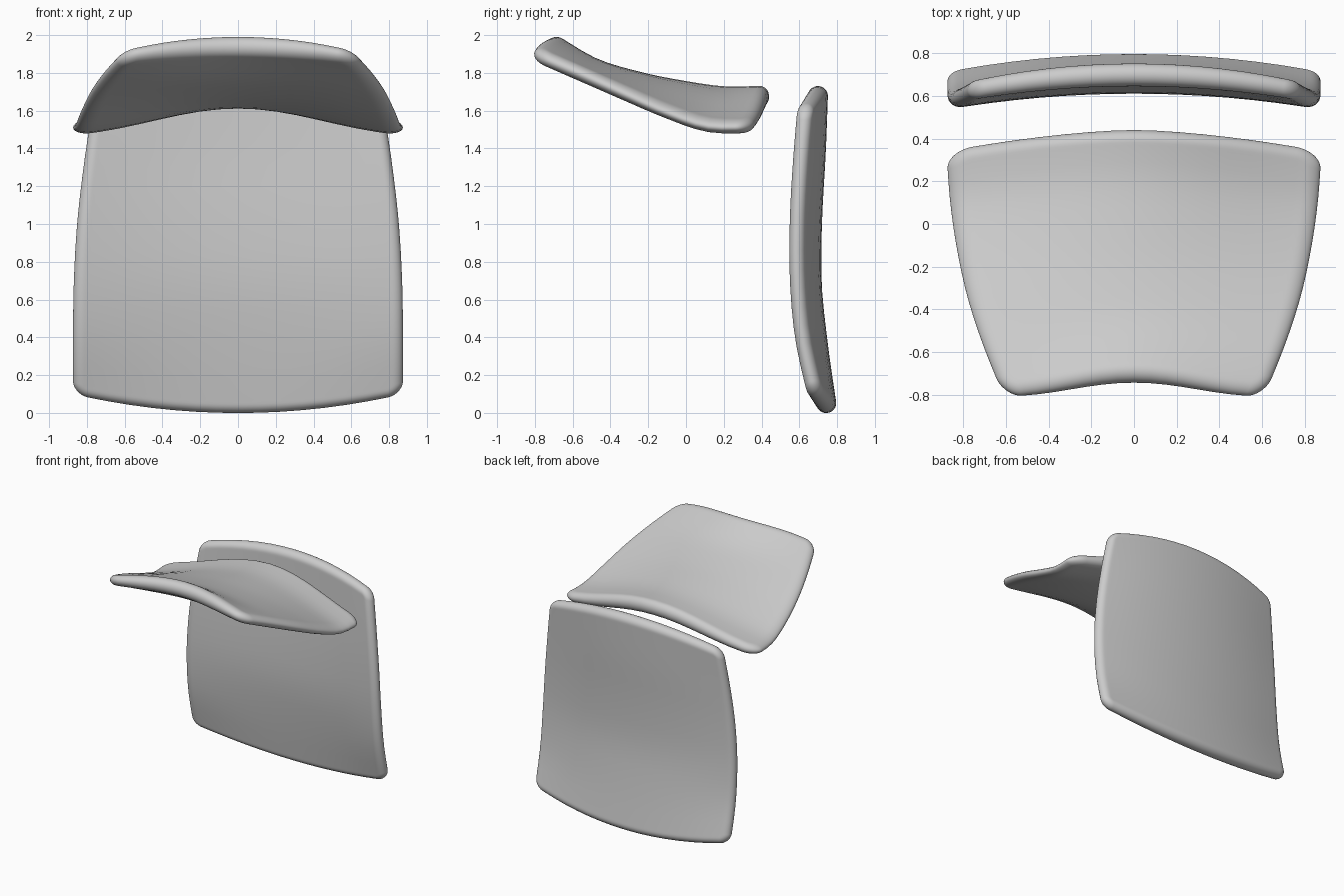
import bpy
import bmesh
import math
from mathutils import Vector

cube = bpy.data.objects.get("Cube")
if cube:
    bpy.data.objects.remove(cube, do_unlink=True)

CORE, EDGE = 14, 10


def spline(values, v):
    """Smooth curve through evenly spaced values, v from -1 to 1."""
    p = [2 * values[0] - values[1], *values, 2 * values[-1] - values[-2]]
    s = (v + 1) / 2 * (len(values) - 1)
    i = min(max(int(s), 0), len(values) - 2)
    t = s - i
    a, b, c, d = p[i:i + 4]
    return b + t / 2 * (c - a + t * (2 * a - 5 * b + 4 * c - d + t * (3 * (b - c) + d - a)))


def panel_surface(center, edge, widths, blends):
    """Mid surface between a center profile and a side profile of (y, z)."""
    def surface(u, v):
        y, z = (spline(c, v) + (spline(e, v) - spline(c, v)) * blend(u, v)
                for c, e, blend in zip(center, edge, blends))
        return Vector((u * spline(widths, v), y, z))
    return surface


def round_corner(a, b, corner):
    """Rounded-square position and its distance to the boundary."""
    lim = 1 - corner
    qa, qb = max(-lim, min(lim, a)), max(-lim, min(lim, b))
    da, db = a - qa, b - qb
    far, length = max(abs(da), abs(db)), math.hypot(da, db)
    k = far / length if length else 0
    return qa + da * k, qb + db * k, corner - far


def cushion(name, surface, half, side_half, corner, rim):
    """Rounded panel, thinning from half at the center to side_half."""
    lim = 1 - corner
    outer = [lim + corner * math.sin(math.pi / 2 * i / EDGE) for i in range(1, EDGE + 1)]
    core = [lim * (2 * i / CORE - 1) for i in range(CORE + 1)]
    lines = [-o for o in reversed(outer)] + core + outer
    bm = bmesh.new()
    h = 1e-3
    for side in (-1, 1):
        rows = []
        for b in lines:
            row = []
            for a in lines:
                u, v, e = round_corner(a, b, corner)
                du = surface(u + h, v) - surface(u - h, v)
                dv = surface(u, v + h) - surface(u, v - h)
                roll = 1 - min(max(e, 0) / rim, 1)
                thick = half + (side_half - half) * u * u
                thick *= math.sqrt(max(0, 1 - roll * roll)) if e > 1e-6 else 0
                row.append(bm.verts.new(surface(u, v) + side * thick * du.cross(dv).normalized()))
            rows.append(row)
        for r0, r1 in zip(rows, rows[1:]):
            for i in range(len(lines) - 1):
                bm.faces.new((r0[i], r0[i + 1], r1[i + 1], r1[i]))
    # Join the two faces along the rim
    bmesh.ops.remove_doubles(bm, verts=bm.verts, dist=1e-5)
    bmesh.ops.recalc_face_normals(bm, faces=bm.faces)
    mesh = bpy.data.meshes.new(name)
    bm.to_mesh(mesh)
    bm.free()
    for poly in mesh.polygons:
        poly.use_smooth = True
    obj = bpy.data.objects.new(name, mesh)
    bpy.context.collection.objects.link(obj)


def square(u, v):
    return u * u


def wave(u, v):
    return (1 - math.cos(math.pi * u)) / 2


def seat_y(u, v):
    k = (v + 1) / 2
    return wave(u, v) * (1 - k) + abs(u) ** 1.6 * k


def seat_z(u, v):
    k = 0.75 * (v + 1) / 2
    return square(u, v) * (1 - k) + wave(u, v) * k


# Seat: arched across, rising to the narrow front
seat = panel_surface(
    center=([-0.735, -0.50, -0.26, -0.03, 0.21, 0.44],
            [1.963, 1.825, 1.75, 1.703, 1.67, 1.676]),
    edge=([-0.805, -0.57, -0.34, -0.11, 0.11, 0.34],
          [1.893, 1.797, 1.693, 1.59, 1.515, 1.51]),
    widths=[0.61, 0.705, 0.78, 0.83, 0.861, 0.878],
    blends=(seat_y, seat_z))
cushion("seat", seat, half=0.058, side_half=0.036, corner=0.14, rim=0.09)

# Backrest: upright panel with its sides curving forward
backrest = panel_surface(
    center=([0.75, 0.70, 0.665, 0.668, 0.687, 0.70],
            [0.0, 0.345, 0.69, 1.035, 1.38, 1.73]),
    edge=([0.68, 0.611, 0.584, 0.583, 0.599, 0.626],
          [0.10, 0.404, 0.708, 1.012, 1.316, 1.62]),
    widths=[0.873, 0.873, 0.868, 0.85, 0.815, 0.77],
    blends=(square, square))
cushion("backrest", backrest, half=0.053, side_half=0.042, corner=0.09, rim=0.06)
